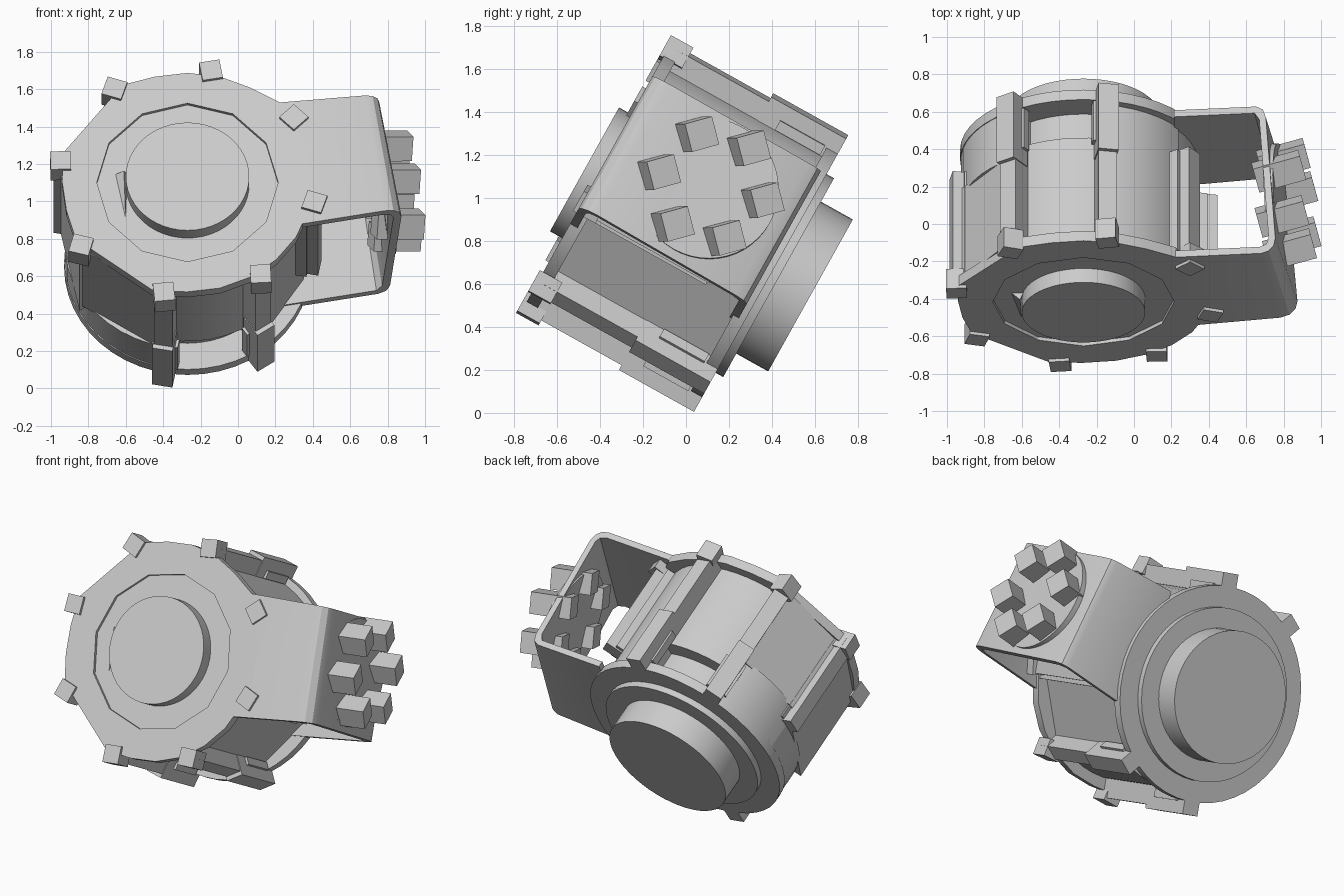
import bpy, bmesh, math
from mathutils import Matrix, Vector

cube = bpy.data.objects.get("Cube")
if cube:
    bpy.data.objects.remove(cube, do_unlink=True)

grey = bpy.data.materials.new("light_grey")
grey.use_nodes = True
grey.diffuse_color = (0.6, 0.6, 0.6, 1)
grey.node_tree.nodes["Principled BSDF"].inputs["Base Color"].default_value = (0.6, 0.6, 0.6, 1)

# Parts are built with the drum axis along local z, then the whole is tilted back
TILT = Matrix.Rotation(math.radians(60.85), 4, 'X')
CX, CY = -0.27, 0.76
parts = []


def finish(name, bm):
    bmesh.ops.recalc_face_normals(bm, faces=bm.faces)
    me = bpy.data.meshes.new(name)
    bm.to_mesh(me)
    bm.free()
    me.materials.append(grey)
    ob = bpy.data.objects.new(name, me)
    bpy.context.collection.objects.link(ob)
    ob.matrix_world = TILT
    parts.append(ob)
    return ob


def cylinder(name, r, z0, z1, sides=48, matrix=None):
    bm = bmesh.new()
    m = matrix or Matrix.Translation((CX, CY, (z0 + z1) / 2))
    bmesh.ops.create_cone(bm, cap_ends=True, segments=sides, radius1=r, radius2=r,
                          depth=z1 - z0, matrix=m)
    return finish(name, bm)


def box(name, size, matrix):
    bm = bmesh.new()
    bmesh.ops.create_cube(bm, size=1, matrix=matrix @ Matrix.Diagonal((*size, 1)))
    return finish(name, bm)


def sector(name, inner, outer, a0, a1, z0, z1, steps):
    """Curved block; inner and outer give the radius at an angle in degrees."""
    bm = bmesh.new()
    rows = []
    for i in range(steps + 1):
        deg = a0 + (a1 - a0) * i / steps
        c, s = math.cos(math.radians(deg)), math.sin(math.radians(deg))
        rows.append([bm.verts.new((CX + r * c, CY + r * s, z)) for r, z in
                     ((inner(deg), z0), (outer(deg), z0), (outer(deg), z1), (inner(deg), z1))])
    for p, q in zip(rows, rows[1:]):
        for k in range(4):
            j = (k + 1) % 4
            bm.faces.new((p[k], p[j], q[j], q[k]))
    if a1 - a0 < 360:
        bm.faces.new(rows[0])
        bm.faces.new(rows[-1])
    else:
        bmesh.ops.remove_doubles(bm, verts=bm.verts, dist=0.0001)
    return finish(name, bm)


def recess_radius(deg):
    return 0.485 * (1 if round(deg) % 30 == 0 else math.cos(math.pi / 12))


def plate_radius(deg):
    # straight edges between two pairs of posts, a corner at the bracket, round elsewhere
    for mid in (142.5, 232.5):
        if abs(deg - mid) < 23:
            return 0.69 * math.cos(math.radians(22.5)) / math.cos(math.radians(deg - mid))
    return 0.695 if round(deg) == 45 else 0.67


# Drum core, front plate with twelve-sided recess, front and back caps
cylinder("drum_core", 0.5, -0.03, 0.86)
sector("front_plate", recess_radius, plate_radius, 0, 360, 0.84, 0.9, 24)
cylinder("front_recess_floor", 0.5, 0.84, 0.88, 24)
cylinder("front_cap", 0.33, 0.87, 0.965)
cylinder("back_flange", 0.66, -0.03, 0.03)
cylinder("back_step", 0.53, -0.07, -0.02)
cylinder("back_cap", 0.405, -0.24, -0.05)

# Wedge beside the front cap
bm = bmesh.new()
for p in ((-0.66, 0.82, 0.875), (-0.59, 0.82, 0.875), (-0.6, 0.52, 0.875), (-0.61, 0.82, 0.92)):
    bm.verts.new(p)
bmesh.ops.convex_hull(bm, input=bm.verts)
finish("front_wedge", bm)

# Barrel panels between the posts: outer radius, back end, number of flats
panels = [(0.615, 0.02, 6), (0.6, 0.23, 6), (0.69, 0.3, 1), (0.7, 0.2, 1),
          (0.68, 0.23, 1), (0.6, 0.23, 6), (0.63, 0.02, 1), (0.61, 0.02, 6)]
twists = [45, 10, -18, 2, -15, 6, 3, -18]
full_length = (1, 2, 5, 6)
for k, (radius, back, flats) in enumerate(panels):
    a = 34.5 + 45 * k
    sector("barrel_panel", lambda d: 0.48, lambda d: radius, a, a + 45, back, 0.85, flats)
    if k in (2, 3, 4):
        sector("back_rim", lambda d: 0.48, lambda d: 0.655, a, a + 45, 0.0, back + 0.02, 6)

# Posts around the drum
for k, twist in enumerate(twists):
    rad = math.radians(34.5 + 45 * k)
    d = Vector((math.cos(rad), math.sin(rad), 0))
    turn = Matrix.Rotation(math.radians(twist), 4, 'Z')
    radial = Matrix.Rotation(rad, 4, 'Z')

    def at(r, z):
        return Matrix.Translation(Vector((CX, CY, z)) + d * r)

    box("post_front_block", (0.11, 0.11, 0.12), at(0.69, 0.858) @ turn)
    if k in full_length:
        box("post_rail", (0.12, 0.1, 0.88), at(0.655, 0.43) @ radial)
        box("post_back_block", (0.13, 0.11, 0.4), at(0.675, 0.17) @ radial)
        box("post_back_plate", (0.05, 0.14, 0.24), at(0.64, 0.16) @ radial)
    elif k != 4:
        box("post_rail", (0.12, 0.1, 0.68), at(0.66, 0.54) @ radial)
        box("post_side_plate", (0.06, 0.15, 0.62), at(0.63, 0.52) @ radial)

# U-shaped bracket: strip profile (x, z) swept between sloping lower and upper edges
outer = [(0.215, 0.9), (0.73, 0.9), (0.775, 0.887), (0.805, 0.855), (0.815, 0.81),
         (0.758, 0.07), (0.74, 0.02), (0.7, 0.0), (0.215, 0.0)]
inner = [(0.215, 0.86), (0.72, 0.86), (0.76, 0.845), (0.775, 0.81),
         (0.718, 0.08), (0.69, 0.04), (0.215, 0.04)]
profile = outer + inner[::-1]
bm = bmesh.new()
low, high = [], []
for x, z in profile:
    for row, y in ((low, 0.44 + 0.2 * x), (high, 1.23 + 0.085 * x)):
        shift = -0.17 * (y - 0.95) * (x - 0.215) / 0.6
        row.append(bm.verts.new((x + shift, y, z)))
n = len(profile)
for i in range(n):
    j = (i + 1) % n
    bm.faces.new((low[i], low[j], high[j], high[i]))
for row in (low, high):
    # cap split into quads between the outer and inner outlines
    pairs = [(0, 0), (1, 1), (2, 2), (3, 2), (4, 3), (5, 4), (6, 5), (7, 5), (8, 6)]
    for (a, b), (c, e) in zip(pairs, pairs[1:]):
        loop = [row[a], row[c], row[n - 1 - e]]
        if b != e:
            loop.append(row[n - 1 - b])
        bm.faces.new(loop)
finish("bracket", bm)

# Round pad on the bracket end with six square pegs through it
pad_dir = Vector((0.985, 0.16, 0))
cylinder("end_pad", 0.33, 0, 0.05, 48,
         Matrix.Translation((0.77, 0.96, 0.42)) @ pad_dir.to_track_quat('Z', 'Y').to_matrix().to_4x4())
peg_dir = Vector((0.96, 0.13, -0.23)).normalized()
peg_rot = (peg_dir.to_track_quat('X', 'Z').to_matrix().to_4x4()
           @ Matrix.Rotation(math.radians(45), 4, 'X'))
for k in range(6):
    a = math.radians(44 + 60 * k)
    y, z = 0.25 * math.cos(a), 0.25 * math.sin(a)
    tip = Vector((0.94 - 0.16 * y + 0.03 * z, 0.99 + y, 0.393 + z))
    box("end_peg", (0.26, 0.135, 0.135), Matrix.Translation(tip - peg_dir * 0.13) @ peg_rot)

# Smooth the curved sides, keep edges sharp
bpy.ops.object.select_all(action='DESELECT')
for ob in parts:
    ob.select_set(True)
bpy.context.view_layer.objects.active = parts[0]
bpy.ops.object.shade_smooth_by_angle(angle=math.radians(28))
